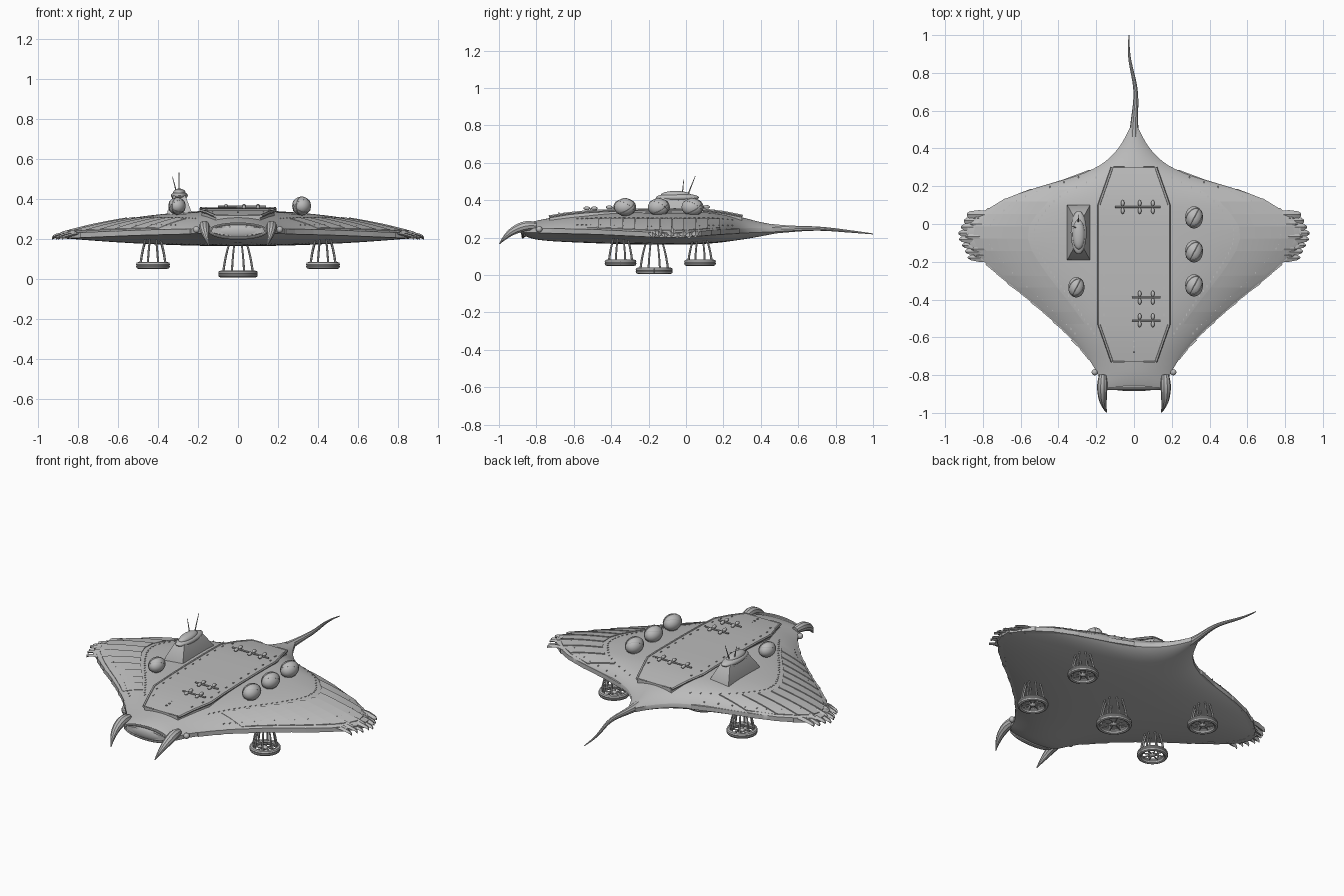
import bpy, bmesh, math
from mathutils import Vector, Matrix

if "Cube" in bpy.data.objects:
    bpy.data.objects.remove(bpy.data.objects["Cube"])

grey = bpy.data.materials.new("weathered grey")
grey.use_nodes = True
grey.diffuse_color = (0.5, 0.5, 0.5, 1)
grey.node_tree.nodes["Principled BSDF"].inputs["Base Color"].default_value = (0.5, 0.5, 0.5, 1)


def finish(obj, angle=35):
    bpy.ops.object.select_all(action='DESELECT')
    obj.select_set(True)
    bpy.context.view_layer.objects.active = obj
    if obj.type == 'CURVE':
        bpy.ops.object.convert(target='MESH')
    obj.data.materials.clear()
    obj.data.materials.append(grey)
    bpy.ops.object.shade_smooth_by_angle(angle=math.radians(angle))
    return obj


def from_bmesh(name, bm, angle=35):
    bmesh.ops.recalc_face_normals(bm, faces=bm.faces)
    mesh = bpy.data.meshes.new(name)
    bm.to_mesh(mesh)
    bm.free()
    obj = bpy.data.objects.new(name, mesh)
    bpy.context.collection.objects.link(obj)
    return finish(obj, angle)


def loft(name, pieces, angle=35):
    """Each piece is a list of closed rings, skinned and capped."""
    bm = bmesh.new()
    for rings in pieces:
        vs = [[bm.verts.new(p) for p in ring] for ring in rings]
        for a, b in zip(vs, vs[1:]):
            for i in range(len(a)):
                j = (i + 1) % len(a)
                bm.faces.new((a[i], a[j], b[j], b[i]))
        bm.faces.new(vs[0])
        bm.faces.new(vs[-1])
    return from_bmesh(name, bm, angle)


def tubes(name, paths, depth, smooth=False, sides=2):
    """Each path is a list of (x, y, z, radius factor)."""
    cu = bpy.data.curves.new(name, 'CURVE')
    cu.dimensions = '3D'
    cu.bevel_depth, cu.bevel_resolution, cu.use_fill_caps = depth, sides, True
    cu.resolution_u = 6
    for path in paths:
        sp = cu.splines.new('NURBS' if smooth else 'POLY')
        sp.points.add(len(path) - 1)
        for pt, (x, y, z, r) in zip(sp.points, path):
            pt.co, pt.radius = (x, y, z, 1), r
        if smooth:
            sp.order_u, sp.use_endpoint_u = 4, True
    obj = bpy.data.objects.new(name, cu)
    bpy.context.collection.objects.link(obj)
    return finish(obj)


def blobs(name, items, seg=20):
    """Each item is (centre, radii)."""
    bm = bmesh.new()
    for c, r in items:
        m = Matrix.Translation(c) @ Matrix.Diagonal((*r, 1))
        bmesh.ops.create_uvsphere(bm, u_segments=seg, v_segments=seg // 2, radius=1, matrix=m)
    return from_bmesh(name, bm, 60)


def curve_fn(pts):
    """Smooth Hermite interpolation through (y, value) points."""
    n = len(pts)
    def slope(i):
        a, b = pts[max(i - 1, 0)], pts[min(i + 1, n - 1)]
        return (b[1] - a[1]) / (b[0] - a[0])
    def f(y):
        y = min(max(y, pts[0][0]), pts[-1][0])
        i = next(k for k in range(n - 1) if y <= pts[k + 1][0])
        (y0, v0), (y1, v1) = pts[i], pts[i + 1]
        h, t = y1 - y0, (y - y0) / (y1 - y0)
        return (v0 * (1 + 2 * t) * (1 - t) ** 2 + v1 * t * t * (3 - 2 * t)
                + h * (slope(i) * t * (1 - t) ** 2 - slope(i + 1) * t * t * (1 - t)))
    return f


# Ray-shaped hull: half width, crown, rim and keel along the length
width = curve_fn([(-.88, .12), (-.85, .165), (-.78, .2), (-.7, .25), (-.6, .335), (-.5, .44), (-.4, .555),
                  (-.3, .68), (-.2, .79), (-.12, .86), (-.06, .88), (0, .86), (.1, .74), (.15, .64),
                  (.2, .49), (.25, .32), (.3, .2), (.35, .13), (.42, .07), (.51, .022)])
crown = curve_fn([(-.88, .26), (-.85, .275), (-.78, .295), (-.6, .325), (-.4, .338), (-.1, .342),
                  (.1, .34), (.2, .328), (.3, .308), (.4, .283), (.51, .262)])
rim = curve_fn([(-.88, .24), (-.5, .232), (-.06, .215), (.2, .232), (.51, .245)])
keel = curve_fn([(-.88, .215), (-.8, .19), (-.6, .175), (-.2, .163), (.1, .167), (.3, .19), (.51, .228)])


def top(x, y):
    t = min(abs(x) / width(y), 1)
    e = rim(y) + .012
    return e + (crown(y) - e) * (1 - t * t) ** .9


def bottom(x, y):
    t = min(abs(x) / width(y), 1)
    e = rim(y) - .012
    return e + (keel(y) - e) * (1 - t * t)


rings = []
for k in range(71):
    y = -.88 + 1.39 * k / 70
    xs = [width(y) * math.sin(math.pi / 2 * (i / 14 - 1)) for i in range(29)]
    rings.append([(x, y, top(x, y)) for x in xs] + [(x, y, bottom(x, y)) for x in reversed(xs)])
loft("hull", [rings], 40)

# Raised central deck with edge beams
deck_half = lambda y: min(.185, .115 + .07 * (y + .73) / .2, .115 + .07 * (.3 - y) / .2)
deck_z = lambda y: crown(y) + .012
deck_ys = [-.73, -.63, -.53, -.4, -.25, -.1, 0, .1, .2, .3]
loft("deck", [[[(-h, y, deck_z(y) - .05), (-h + .006, y, deck_z(y)), (h - .006, y, deck_z(y)),
                (h, y, deck_z(y) - .05)] for y in deck_ys for h in [deck_half(y)]]])
tubes("deck_edge_beams", [[(s * deck_half(y), y, deck_z(y) - .004, 1) for y in deck_ys] for s in (1, -1)], .008, sides=1)
tubes("deck_end_beams", [[(x, y, deck_z(y), 1) for x in (a, a + .06)] for y in (-.73, .3) for a in (-.11, .05)], .004)

# Deck fittings: cross bars with oar-shaped cleats
rows = [(.09, (-.06, .03, .1)), (-.39, (.03, .1)), (-.51, (.03, .1))]
tubes("cleat_bars", [[(x, y, deck_z(y) + .008, 1) for x in (xs[0] - .04, xs[-1] + .04)] for y, xs in rows], .005)
blobs("cleats", [((x, y + s * .02, deck_z(y) + .012), (.01, .018, .01)) for y, xs in rows for x in xs for s in (1, -1)], 10)

# Rivets and dashes along the deck and the wing seams
bm = bmesh.new()
def dash(x, y, z, sx=.005, sy=.005, sz=.005, turn=0):
    m = Matrix.Translation((x, y, z)) @ Matrix.Rotation(turn, 4, 'Z') @ Matrix.Diagonal((sx, sy, sz, 1))
    bmesh.ops.create_cube(bm, size=1, matrix=m)
for s in (1, -1):
    for k in range(12):
        y = -.62 + .07 * k
        dash(s * (deck_half(y) - .025), y, deck_z(y) + .001, sy=.012)
    for k in range(34):
        y = -.58 + .025 * k
        for f, lim in ((.6, .54), (.88, .9)):
            x = s * min(width(y) * f, lim)
            dash(x, y, top(x, y), .005, .012, .005)
for k in range(5):
    dash(0, -.68 + k * .03, deck_z(-.65) + .002, .008, .008)
from_bmesh("rivets", bm)

# Overlapping wing boards, rim planks and wing-tip feathers
boards, planks, feathers = [], [], []
for s in (1, -1):
    for k in range(11):
        y0 = -.53 + k * .065
        y1 = y0 + .063
        strip = []
        for i in range(7):
            f = .64 + .33 * i / 6
            a, b = s * width(y0) * f, s * width(y1) * f
            za, zb = top(a, y0), top(b, y1)
            strip.append([(a, y0, za - .01), (a, y0, za + .002), (b, y1, zb + .006), (b, y1, zb - .01)])
        boards.append(strip)
    for k in range(20):
        y0 = -.72 + k * .05
        strip = []
        for y, out in ((y0, .004), (y0 + .055, .012 if k % 2 else .008)):
            w, z = width(y), rim(y)
            strip.append([(s * (w - .03), y, z + .016), (s * (w + out), y, z + .012),
                          (s * (w + out), y, z - .014), (s * (w - .03), y, z - .016)])
        planks.append(strip)
    for layer in range(2):
        for k in range(8 - layer):
            y = -.18 + layer * .014 + k * .033
            tip = .935 - layer * .04 - abs(y + .06) * .45
            z = .222 + .006 * (k % 2) + layer * .012
            feathers.append([[(s * x, y - h + (x - .8) * (y + .06) * -.6, z - dz), (s * x, y, z + .008 - dz),
                              (s * x, y + h, z - dz), (s * x, y, z - .008 - dz)]
                             for x, h, dz in ((.7, .02, -.012), (tip - .06, .022, 0), (tip - .015, .016, .012),
                                              (tip, .005, .02))])
loft("wing_boards", boards)
loft("rim_planks", planks, 20)
loft("wing_tip_feathers", feathers, 20)

# Whip tail
tubes("tail", [[(0, .46, .247, 1.3), (0, .54, .246, .9), (.012, .64, .25, .65), (.008, .74, .248, .5),
                (-.022, .85, .236, .38), (-.03, .93, .228, .25), (-.026, 1, .22, .12)]], .021, True, 3)

# Mouth lip, eyes and curved horns
ring = [(.14 * math.cos(a), -.872, .238 + .036 * math.sin(a), 1) for a in [math.tau * i / 32 for i in range(33)]]
tubes("mouth_lip", [ring], .007)
blobs("mouth", [((0, -.865, .238), (.138, .02, .036))], 24)
blobs("eyes", [((s * .208, -.785, .245), (.017, .017, .017)) for s in (1, -1)], 14)
tubes("horns", [[(s * .165, -.8, .262, .7), (s * .168, -.84, .268, 1.05), (s * .17, -.9, .255, .95),
                 (s * .162, -.96, .215, .6), (s * .145, -.998, .165, .06)] for s in (1, -1)], .028, True, 3)

# Domed turrets with banded seams
domes = [(-.305, -.335, .043), (.318, -.325, .047), (.318, -.145, .047), (.318, .035, .047)]
blobs("domes", [((x, y, .363), (r, r * 1.25, r)) for x, y, r in domes], 28)
bands = []
for x, y, r in domes:
    for tilt in (.5, 1.6, 2.6):
        m = Matrix.Rotation(tilt, 3, 'Y') @ Matrix.Rotation(.6, 3, 'X')
        pts = [m @ Vector((r * math.cos(a), r * math.sin(a), 0)) for a in [math.tau * i / 28 for i in range(29)]]
        bands.append([(x + p.x, y + p.y * 1.25, .363 + p.z, 1) for p in pts])
tubes("dome_bands", bands, .0018, sides=0)

# Command tower: sloped base, rounded cabin, antennas
cx, cy = -.293, -.045
loft("tower_base", [[[(cx + a * hx, cy + b * hy, z) for a, b in ((-1, -1), (1, -1), (1, 1), (-1, 1))]
                     for hx, hy, z in ((.063, .148, .3), (.06, .145, .335), (.03, .09, .415))]])
blobs("tower_cabin", [((cx, cy, .415), (.042, .115, .022)), ((cx, cy - .01, .428), (.032, .08, .022))], 24)
blobs("tower_windows", [((cx + s * .031, cy - .06 + k * .03, .4), (.006, .007, .006)) for s in (1, -1) for k in range(5)], 8)
tubes("antennas", [[(-.295, .01, .43, 1.5), (-.295, .05, .53, .6)], [(-.307, -.02, .43, 1.5), (-.328, -.012, .51, .6)]], .0025)

# Landing wheels hung under the hull
hoops, spokes, struts, hubs = [], [], [], []
feet = [(x, y, .066, .073) for x in (-.425, .425) for y in (-.35, .075)] + [(0, -.17, .023, .087)]
for x, y, z, r in feet:
    polar = lambda a, q, h, w=1: (x + q * math.cos(a), y + q * math.sin(a), h, w)
    for dz in (-.005, .005):
        hoops.append([polar(math.tau * i / 32, r, z + dz) for i in range(33)])
    hubs.append(((x, y, z), (.018, .018, .012)))
    for k in range(8):
        a = math.tau * (k + .5) / 8
        spokes.append([polar(a, 0, z), polar(a, r, z)])
        roof = bottom(x, y) + .02
        struts.append([polar(a, r * .93, z, 1.1), polar(a, r * .86, z + .05), polar(a, r * .72, roof - .045),
                       polar(a, r * .5, roof, .8)])
tubes("wheel_hoops", hoops, .012, sides=2)
tubes("wheel_spokes", spokes, .004, sides=1)
tubes("wheel_struts", struts, .0055, True, 1)
blobs("wheel_hubs", hubs, 14)
